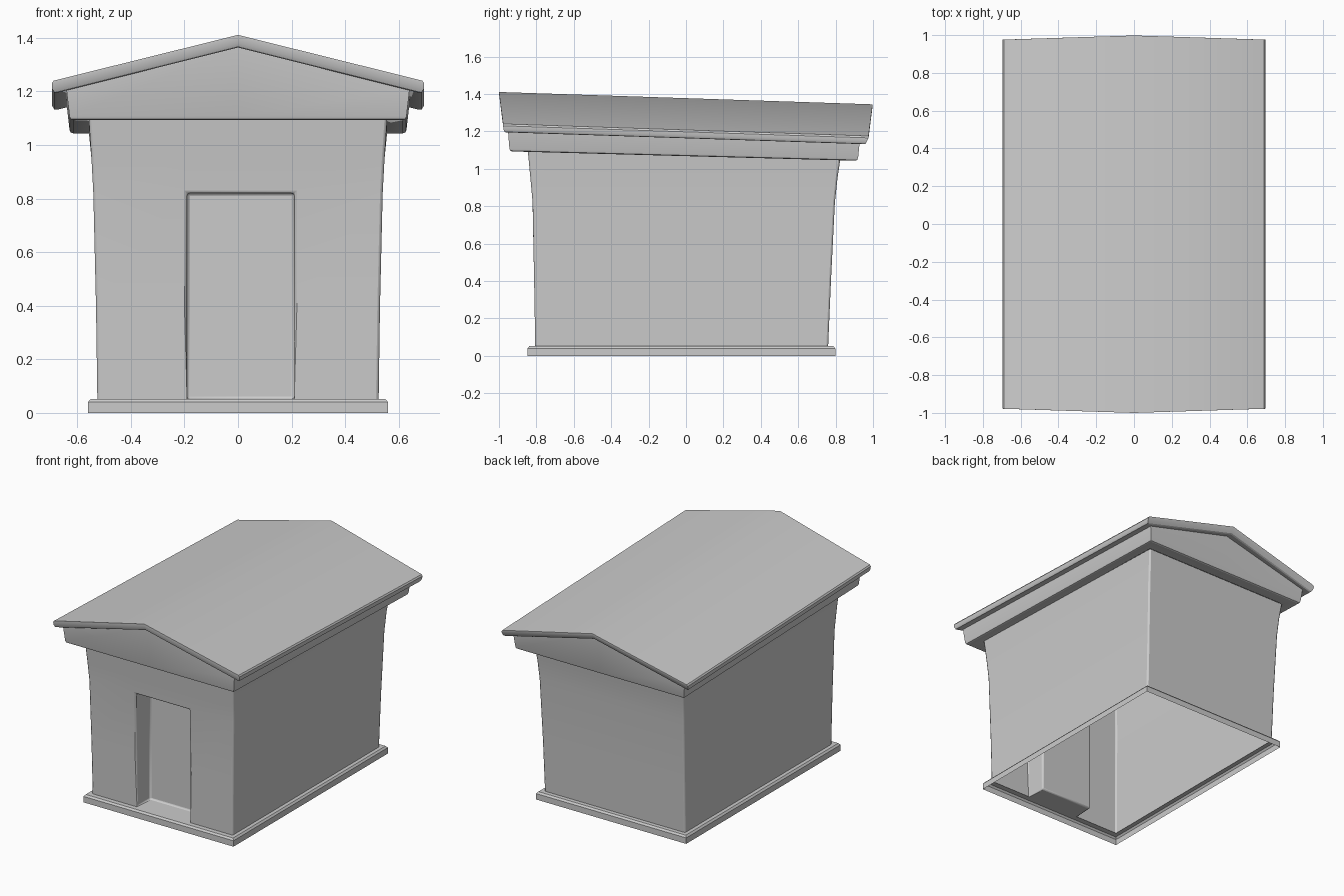
import bpy, bmesh

if "Cube" in bpy.data.objects:
    bpy.data.objects.remove(bpy.data.objects["Cube"])


def finish(name, bm, bevel=0.0):
    bmesh.ops.remove_doubles(bm, verts=bm.verts, dist=1e-5)
    bmesh.ops.recalc_face_normals(bm, faces=bm.faces)
    mesh = bpy.data.meshes.new(name)
    bm.to_mesh(mesh)
    bm.free()
    ob = bpy.data.objects.new(name, mesh)
    bpy.context.collection.objects.link(ob)
    if bevel:
        mod = ob.modifiers.new("edge_rounding", 'BEVEL')
        mod.width, mod.segments, mod.limit_method = bevel, 2, 'ANGLE'
    bpy.context.view_layer.objects.active = ob
    ob.select_set(True)
    bpy.ops.object.shade_smooth_by_angle()
    ob.select_set(False)
    return ob


def ring(bm, z, w, yf, yb, rise=0.0, bow=0.0, tilt=0.0):
    """Rectangle with midpoints at front and back that can rise to a gable."""
    pts = [(-w, yf, z), (0, yf - bow, z + rise), (w, yf, z),
           (w, yb, z), (0, yb + bow, z + rise), (-w, yb, z)]
    return [bm.verts.new((x, y, h - tilt * (y - yf))) for x, y, h in pts]


def loft(name, rows, tilt=0.0, cap=False):
    bm = bmesh.new()
    rings = [ring(bm, *r, tilt=tilt) for r in rows]
    for a, b in zip(rings, rings[1:]):
        for i in range(6):
            j = (i + 1) % 6
            bm.faces.new((a[i], a[j], b[j], b[i]))
    if cap:
        t = rings[-1]
        bm.faces.new((t[0], t[1], t[4], t[5]))
        bm.faces.new((t[1], t[2], t[3], t[4]))
    return finish(name, bm)


# plinth: open underneath, chamfered top
loft("plinth", [(0.0, .56, -.848, .798), (.04, .56, -.848, .798),
                (.052, .55, -.838, .788), (.052, .52, -.80, .755)])

# walls: flared shell with a door recess in the front
LEVELS = [(.052, .525, -.806, .76), (.4, .53, -.812, .775), (.82, .54, -.82, .796),
          (.95, .547, -.832, .81), (1.10, .557, -.846, .825)]
DOOR_L, DOOR_R, DOOR_BACK = -.19, .21, -.665
bm = bmesh.new()
rows = []
for k, (z, w, yf, yb) in enumerate(LEVELS):
    zb = z - .05 if k == 4 else z
    pts = [(-w, yf, z), (DOOR_L, yf, z), (DOOR_R, yf, z), (w, yf, z), (w, yb, zb), (-w, yb, zb)]
    rows.append([bm.verts.new(p) for p in pts])
for k, (a, b) in enumerate(zip(rows, rows[1:])):
    for i in range(6):
        if i == 1 and k < 2:
            continue
        j = (i + 1) % 6
        bm.faces.new((a[i], a[j], b[j], b[i]))
inner = [[bm.verts.new((x, DOOR_BACK, LEVELS[k][0])) for x in (DOOR_L, DOOR_R)] for k in range(3)]
for k in range(2):
    lo, hi = inner[k], inner[k + 1]
    bm.faces.new((lo[0], lo[1], hi[1], hi[0]))
    for s in range(2):
        bm.faces.new((rows[k][1 + s], lo[s], hi[s], rows[k + 1][1 + s]))
for k in (0, 2):
    bm.faces.new((rows[k][1], rows[k][2], inner[k][1], inner[k][0]))
finish("walls", bm, bevel=.01)

# cornice with pediments, sloping slightly to the back
loft("cornice", [(1.10, .553, -.843, .82), (1.093, .615, -.932, .907),
                 (1.097, .625, -.94, .915), (1.108, .629, -.944, .92),
                 (1.205, .64, -.952, .93, .16)], tilt=.027)

# gabled roof with rounded rim
loft("roof", [(1.207, .63, -.945, .925, .16), (1.195, .675, -.964, .952, .168, .018),
              (1.197, .686, -.97, .96, .171, .02), (1.21, .694, -.975, .967, .17, .022),
              (1.23, .695, -.978, .976, .173, .022), (1.24, .688, -.978, .976, .17, .022)],
     tilt=.033, cap=True)
